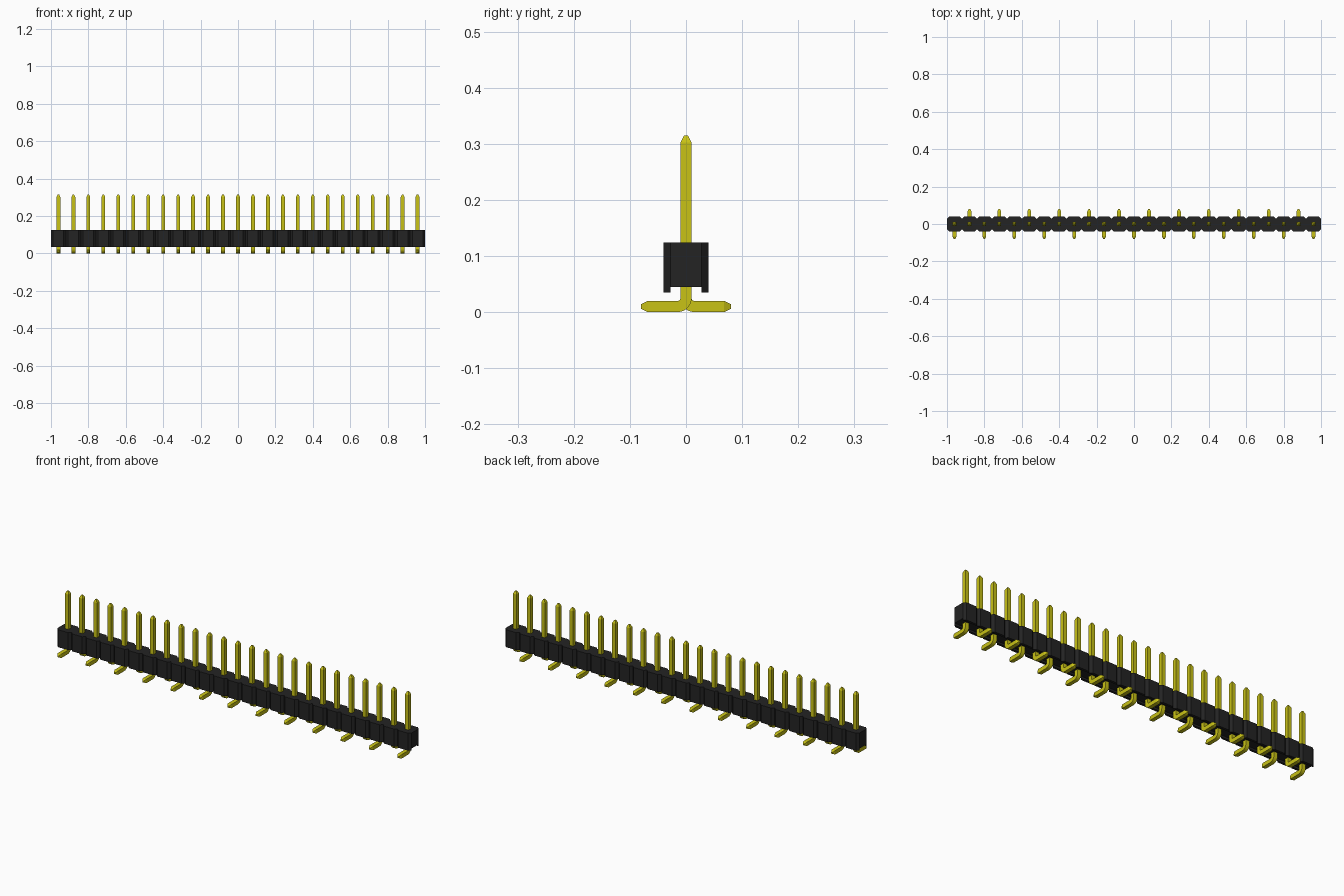
import bpy, bmesh, math
from mathutils import Vector

cube = bpy.data.objects.get("Cube")
if cube:
    bpy.data.objects.remove(cube, do_unlink=True)

COUNT, PITCH = 25, 0.08
HALF, FLAT = 0.04, 0.028            # housing half depth, half length of octagon sides
FOOT_Z, BASE_Z, TOP_Z = 0.035, 0.045, 0.124
R = 0.01                            # pin half thickness
FIRST = -PITCH * (COUNT - 1) / 2


def material(name, color, rough):
    m = bpy.data.materials.new(name)
    m.use_nodes = True
    m.diffuse_color = color
    bsdf = m.node_tree.nodes["Principled BSDF"]
    bsdf.inputs["Base Color"].default_value = color
    bsdf.inputs["Roughness"].default_value = rough
    return m


def finish(bm, name, mat):
    bmesh.ops.recalc_face_normals(bm, faces=bm.faces)
    me = bpy.data.meshes.new(name)
    bm.to_mesh(me)
    bm.free()
    me.materials.append(mat)
    ob = bpy.data.objects.new(name, me)
    bpy.context.collection.objects.link(ob)
    return ob


def prism(bm, outline, z0, z1):
    low = [bm.verts.new((x, y, z0)) for x, y in outline]
    high = [bm.verts.new((x, y, z1)) for x, y in outline]
    n = len(outline)
    bm.faces.new(low)
    bm.faces.new(high)
    for i in range(n):
        j = (i + 1) % n
        bm.faces.new((low[i], low[j], high[j], high[i]))


def repeat(ob, count, step):
    mod = ob.modifiers.new("Row", 'ARRAY')
    mod.count = count
    mod.use_relative_offset = False
    mod.use_constant_offset = True
    mod.constant_offset_displace = (step, 0, 0)


black = material("black plastic", (0.017, 0.017, 0.017, 1), 0.6)
gold = material("yellow metal", (0.58, 0.54, 0.008, 1), 0.4)

# Housing: one notched strip of joined octagons
front = [(FIRST - PITCH / 2, -FLAT)]
for i in range(COUNT):
    x = FIRST + i * PITCH
    front += [(x - FLAT, -HALF), (x + FLAT, -HALF), (x + PITCH / 2, -FLAT)]
bm = bmesh.new()
prism(bm, front + [(x, -y) for x, y in reversed(front)], BASE_Z, TOP_Z)
finish(bm, "housing", black)

# Feet: the octagon rims left on both sides of the underside channel
bm = bmesh.new()
for side in (-1, 1):
    rim = [(-HALF, FLAT), (HALF, FLAT), (FLAT, HALF), (-FLAT, HALF)]
    prism(bm, [(x + FIRST, y * side) for x, y in rim], FOOT_Z, BASE_Z)
feet = finish(bm, "housing_feet", black)
repeat(feet, COUNT, PITCH)


# Pins: square section swept down, round the bend and out along the board
def pin(name, side, x, count):
    bend = 0.015
    path = [(0, 0.315, 0, 0.35), (0, 0.302, 0, 1)]
    for k in range(7):
        a = math.radians(15 * k)
        path.append((bend * (1 - math.cos(a)), R + bend * (1 - math.sin(a)), a, 1))
    path += [(0.068, R, math.pi / 2, 1), (0.08, R, math.pi / 2, 0.4)]
    bm = bmesh.new()
    rings = []
    for y, z, a, s in path:
        across = Vector((0, math.cos(a), math.sin(a))) * R * s
        wide = Vector((R * s, 0, 0))
        c = Vector((0, y, z))
        ring = [c - wide - across, c + wide - across, c + wide + across, c - wide + across]
        rings.append([bm.verts.new((v.x + x, v.y * side, v.z)) for v in ring])
    for a, b in zip(rings, rings[1:]):
        for i in range(4):
            j = (i + 1) % 4
            bm.faces.new((a[i], a[j], b[j], b[i]))
    bm.faces.new(rings[0])
    bm.faces.new(rings[-1])
    ob = finish(bm, name, gold)
    repeat(ob, count, PITCH * 2)
    bpy.ops.object.select_all(action='DESELECT')
    ob.select_set(True)
    bpy.context.view_layer.objects.active = ob
    bpy.ops.object.shade_smooth_by_angle(angle=math.radians(20))


pin("front_pins", -1, FIRST, (COUNT + 1) // 2)
pin("back_pins", 1, FIRST + PITCH, COUNT // 2)
